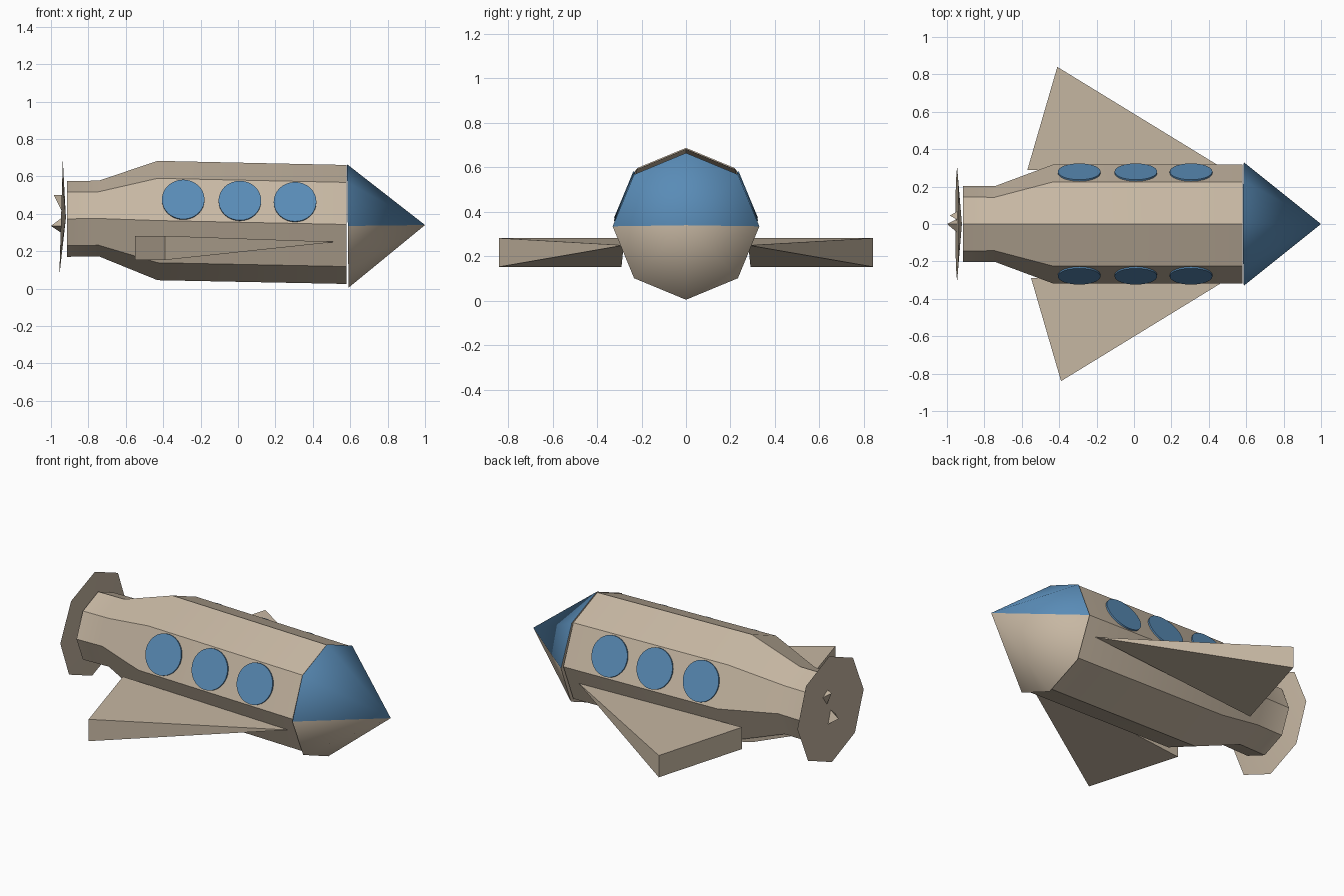
import bpy, bmesh, math
from mathutils import Vector, Matrix

default = bpy.data.objects.get("Cube")
if default:
    bpy.data.objects.remove(default, do_unlink=True)


def material(name, rgb):
    mat = bpy.data.materials.new(name)
    mat.use_nodes = True
    colour = (*rgb, 1)
    mat.diffuse_color = colour
    mat.node_tree.nodes["Principled BSDF"].inputs["Base Color"].default_value = colour
    return mat


TAN = material("warm tan", (0.57, 0.475, 0.365))
BLUE = material("sky blue", (0.10, 0.26, 0.47))


def finish(name, bm, mats, smooth=True):
    bmesh.ops.recalc_face_normals(bm, faces=bm.faces)
    mesh = bpy.data.meshes.new(name)
    bm.to_mesh(mesh)
    bm.free()
    obj = bpy.data.objects.new(name, mesh)
    bpy.context.collection.objects.link(obj)
    for mat in mats:
        mesh.materials.append(mat)
    if smooth:
        bpy.ops.object.select_all(action='DESELECT')
        obj.select_set(True)
        bpy.context.view_layer.objects.active = obj
        bpy.ops.object.shade_smooth_by_angle(angle=math.radians(40))
    return obj


def loft(stations, lean=0.0, sides=8):
    """Closed octagonal loft along x from (x, centre z, radius); radius 0 is a tip."""
    bm = bmesh.new()
    rings = []
    for x, cz, r in stations:
        ring = []
        for i in range(sides if r else 1):
            a = math.tau * i / sides
            dz = r * math.sin(a)
            ring.append(bm.verts.new((x + lean * dz, r * math.cos(a), cz + dz)))
        rings.append(ring)
    for a, b in zip(rings, rings[1:]):
        for i in range(sides):
            j = (i + 1) % sides
            if len(b) == 1:
                bm.faces.new((a[i], a[j], b[0]))
            else:
                bm.faces.new((a[i], a[j], b[j], b[i]))
    for ring in (rings[0], rings[-1]):
        if len(ring) > 1:
            bm.faces.new(ring)
    return bm


def hull(points):
    bm = bmesh.new()
    for p in points:
        bm.verts.new(p)
    bmesh.ops.convex_hull(bm, input=bm.verts)
    return bm


# Fuselage, narrowing to the tail
finish("fuselage", loft([(-0.915, 0.373, 0.203), (-0.745, 0.375, 0.202),
                         (-0.43, 0.364, 0.319), (0.58, 0.343, 0.318)]), [TAN])

# Nose cone: blue upper half, tan lower half
NOSE_Z = 0.335
bm = loft([(0.587, NOSE_Z, 0.33), (1.0, 0.34, 0)], lean=-0.012)
for face in bm.faces:
    above = face.calc_center_median().z > NOSE_Z + 0.02
    face.material_index = 1 if above and len(face.verts) == 3 else 0
finish("nose_cone", bm, [TAN, BLUE])

# Flared exhaust plate behind the tail
finish("exhaust_plate", loft([(-0.946, 0.378, 0.31), (-0.92, 0.378, 0)], lean=0.03), [TAN])

# Two small spikes at the middle of the exhaust plate
finish("upper_spike", hull([(-0.985, 0.045, 0.50), (-0.94, 0.02, 0.50),
                            (-0.94, 0.07, 0.47), (-0.94, 0.03, 0.41)]), [TAN], False)
finish("lower_spike", hull([(-1.0, 0.0, 0.335), (-0.94, -0.05, 0.335),
                            (-0.94, 0.0, 0.38), (-0.94, 0.03, 0.295)]), [TAN], False)

# Wedge wings, thick at the trailing edge and pointed at the front
for name, side, shift in (("right_wing", -1, 0.0), ("left_wing", 1, -0.02)):
    points = [(0.525 + shift, side * 0.28, 0.25)]
    for x, y in ((-0.55, 0.29), (-0.39, 0.84)):
        points += [(x + shift, side * y, z) for z in (0.153, 0.282)]
    finish(name, hull(points), [TAN], False)

# Round windows lying on the upper side panels
PANEL = math.pi / 8
for side_name, side in (("right", -1), ("left", 1)):
    normal = Vector((0, side * math.cos(PANEL), math.sin(PANEL)))
    turn = normal.to_track_quat('Z', 'X').to_matrix().to_4x4()
    for place, x in (("rear", -0.293), ("middle", 0.01), ("front", 0.305)):
        centre_z = 0.355 - 0.021 * x
        centre = Vector((x, 0, centre_z)) + normal * 0.299
        bm = bmesh.new()
        bmesh.ops.create_cone(bm, cap_ends=True, segments=32, radius1=0.114,
                              radius2=0.114, depth=0.009,
                              matrix=Matrix.Translation(centre) @ turn)
        finish(f"{side_name}_{place}_window", bm, [BLUE])
